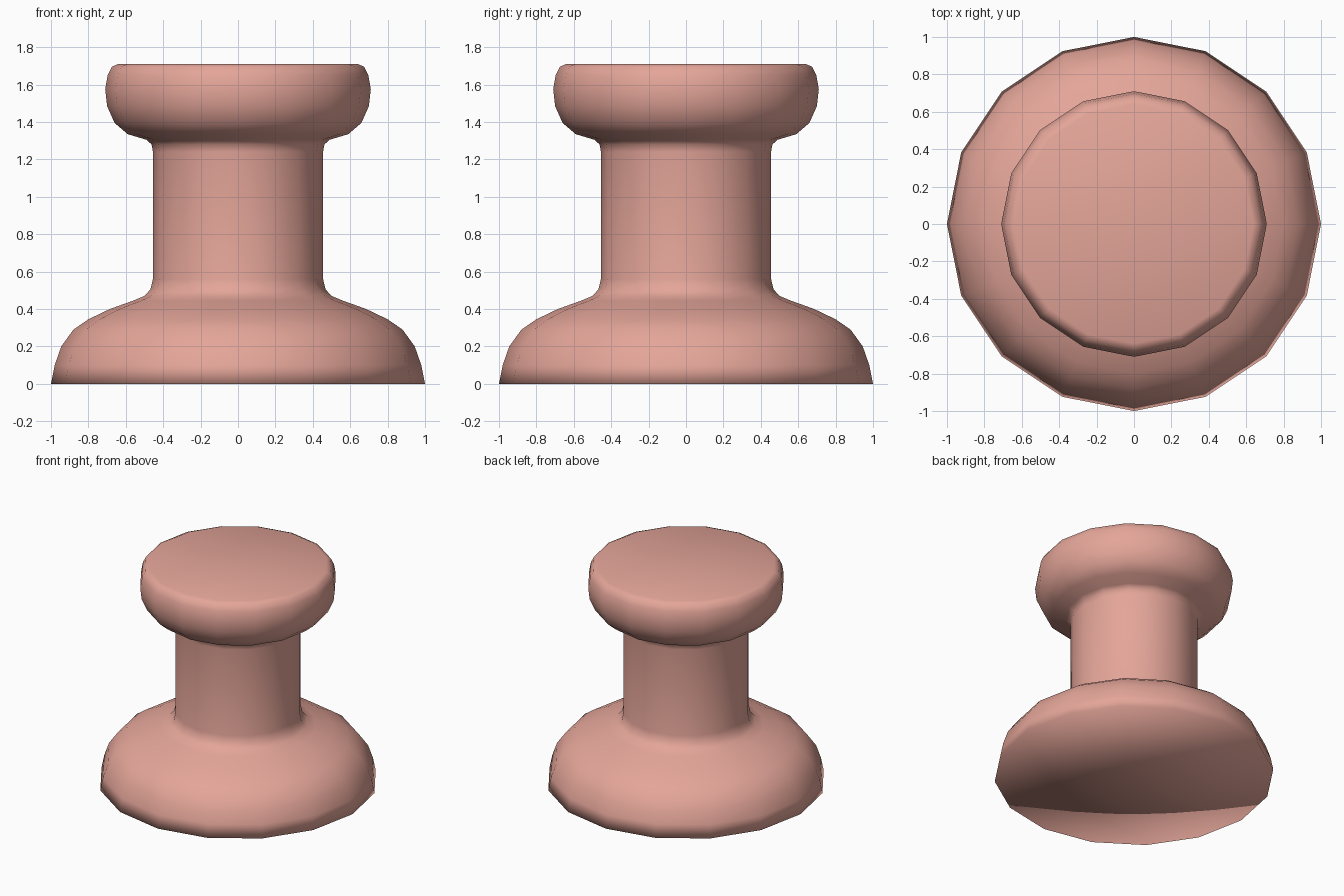
import bpy, bmesh, math

if "Cube" in bpy.data.objects:
    bpy.data.objects.remove(bpy.data.objects["Cube"])

SIDES = 16

# Half-outline of the knob: (radius, height), from the base rim to the top rim
PROFILE = [
    (1.00, 0.00), (0.98, 0.10), (0.945, 0.20), (0.88, 0.29), (0.80, 0.345),
    (0.685, 0.40), (0.56, 0.445), (0.50, 0.47), (0.468, 0.505), (0.455, 0.56),  # base
    (0.455, 1.24), (0.462, 1.28), (0.49, 1.305),                               # stem
    (0.59, 1.335), (0.66, 1.395), (0.70, 1.485), (0.71, 1.575),                # head
    (0.697, 1.65), (0.675, 1.695), (0.64, 1.71),
]


def lathe(name, profile, material):
    """Revolve a profile around z and close both ends with flat caps."""
    bm = bmesh.new()
    rings = []
    for r, z in profile:
        rings.append([bm.verts.new((r * math.cos(2 * math.pi * i / SIDES),
                                    r * math.sin(2 * math.pi * i / SIDES), z))
                      for i in range(SIDES)])
    for low, high in zip(rings, rings[1:]):
        for i in range(SIDES):
            j = (i + 1) % SIDES
            bm.faces.new((low[i], low[j], high[j], high[i]))
    # Caps fan out from a centre point
    for ring, flip in ((rings[0], True), (rings[-1], False)):
        centre = bm.verts.new((0, 0, ring[0].co.z))
        for i in range(SIDES):
            a, b = ring[i], ring[(i + 1) % SIDES]
            bm.faces.new((b, a, centre) if flip else (a, b, centre))
    for f in bm.faces:
        f.smooth = True
    mesh = bpy.data.meshes.new(name)
    bm.to_mesh(mesh)
    bm.free()
    mesh.materials.append(material)
    obj = bpy.data.objects.new(name, mesh)
    bpy.context.collection.objects.link(obj)
    return obj


pink = bpy.data.materials.new("dusty_pink")
pink.diffuse_color = (0.78, 0.38, 0.32, 1)
pink.use_nodes = True
pink.node_tree.nodes["Principled BSDF"].inputs["Base Color"].default_value = pink.diffuse_color

# Base, stem and head are one continuous smooth body
lathe("knob_body", PROFILE, pink)
